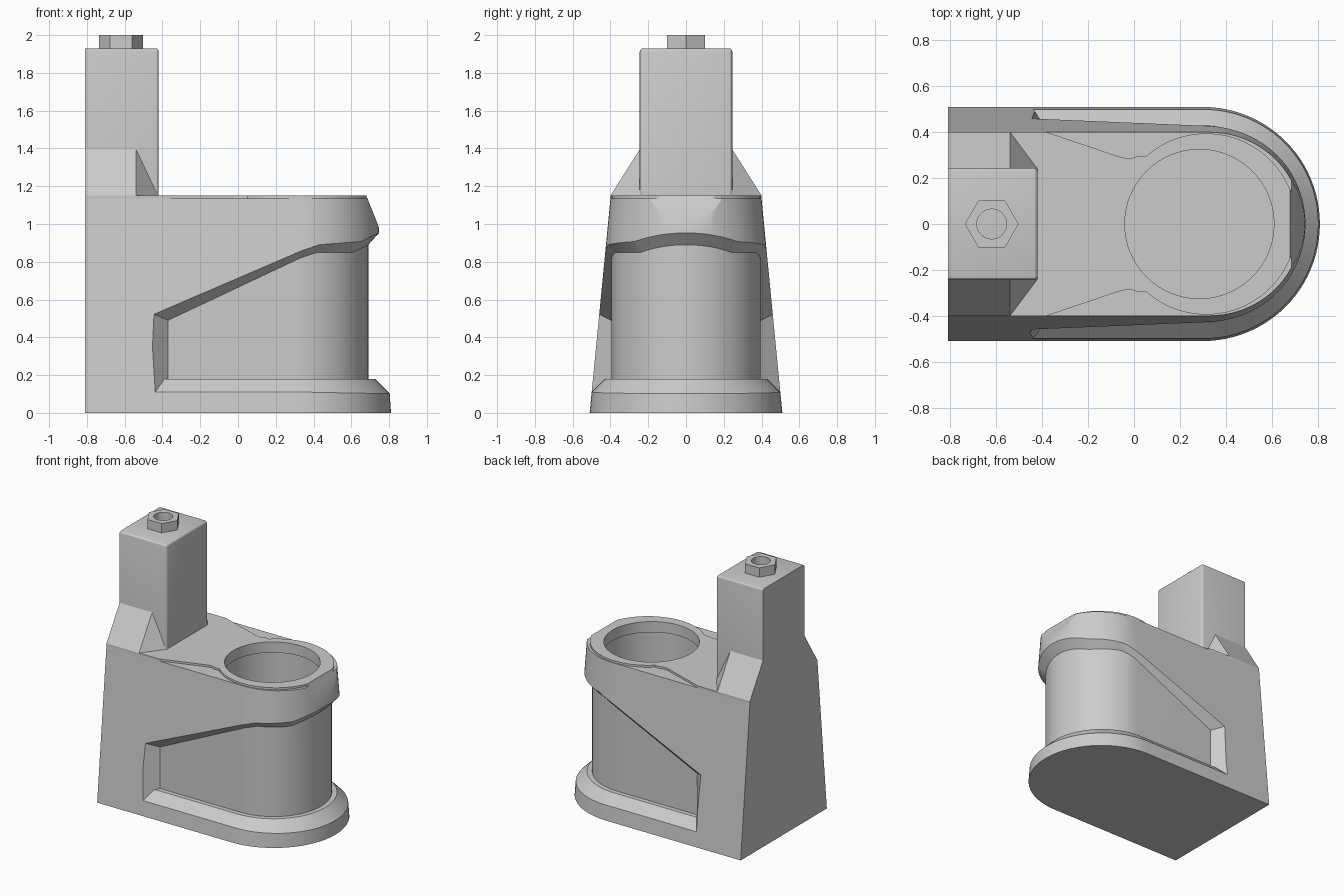
import bpy, bmesh
from math import sin, cos, pi, radians

if "Cube" in bpy.data.objects:
    bpy.data.objects.remove(bpy.data.objects["Cube"], do_unlink=True)

grey = bpy.data.materials.new("plain grey")
grey.use_nodes = True
grey.diffuse_color = (0.6, 0.6, 0.6, 1)
grey.node_tree.nodes["Principled BSDF"].inputs["Base Color"].default_value = grey.diffuse_color


def finish(name, bm):
    bmesh.ops.recalc_face_normals(bm, faces=bm.faces)
    mesh = bpy.data.meshes.new(name)
    bm.to_mesh(mesh)
    bm.free()
    mesh.materials.append(grey)
    ob = bpy.data.objects.new(name, mesh)
    bpy.context.collection.objects.link(ob)
    return ob


def loft(name, rings, closed=True):
    """Skin equal-length closed rings and cap both ends."""
    bm = bmesh.new()
    rows = [[bm.verts.new(p) for p in ring] for ring in rings]
    n = len(rows[0])
    for a, b in zip(rows, rows[1:]):
        for i in range(n):
            j = (i + 1) % n
            bm.faces.new((a[i], a[j], b[j], b[i]))
    bm.faces.new(rows[0])
    bm.faces.new(rows[-1])
    return finish(name, bm)


def prism(name, outline, z0, z1):
    return loft(name, [[(x, y, z) for x, y in outline] for z in (z0, z1)])


def circle(cx, r, n):
    return [(cx + r * cos(2 * pi * i / n), r * sin(2 * pi * i / n)) for i in range(n)]


def activate(ob):
    bpy.ops.object.select_all(action='DESELECT')
    ob.select_set(True)
    bpy.context.view_layer.objects.active = ob


def cut(ob, *cutters):
    activate(ob)
    for c in cutters:
        m = ob.modifiers.new("cut", 'BOOLEAN')
        m.operation, m.solver, m.object = 'DIFFERENCE', 'EXACT', c
        bpy.ops.object.modifier_apply(modifier=m.name)


def smooth(ob):
    activate(ob)
    bpy.ops.object.shade_smooth_by_angle(angle=radians(25))


# Tapered body: square back, round front
def body_ring(half, centre, reach, z, n=48):
    arc = [(centre + reach * cos(a), half * sin(a), z)
           for a in (-pi / 2 + pi * i / n for i in range(n + 1))]
    return [(-0.81, -half, z)] + arc + [(-0.81, half, z)]


body = loft("body", [body_ring(0.51, 0.30, 0.51, 0), body_ring(0.40, 0.33, 0.405, 1.135)])


# Recess that wraps round the front, leaving foot, core and head
def head_height(x):
    pts = [(-0.37, 0.49), (0.33, 0.82), (0.42, 0.85), (0.61, 0.85), (0.69, 0.89)]
    for (xa, za), (xb, zb) in zip(pts, pts[1:]):
        if x <= xb:
            return za + (zb - za) * (x - xa) / (xb - xa)
    return pts[-1][1]


def recess_section(x, y, nx, ny, end=False):
    z, d = head_height(x), 0.14
    low, high = (-0.093, -0.163) if end else (0, 0)
    rise = 0.07 if end else 0.154

    def at(off, height, dx=0):
        return (x + nx * off + dx, y + ny * off, height)
    return [at(0, 0.18), at(0.035, 0.18, -0.02 if end else 0), at(d, 0.075, low),
            at(d, z + rise, high), at(0, z)]


core = 0.395
n = 48
sections = [recess_section(-0.37, -core, 0, -1, True)]
for i in range(n + 1):
    a = -pi / 2 + pi * i / n
    sections.append(recess_section(0.295 + core * cos(a), core * sin(a), cos(a), sin(a)))
sections.append(recess_section(-0.37, core, 0, 1, True))
recess = loft("recess_cutter", sections)

# Sloped nose and stepped socket cutters
nose_profile = [(0.64, 1.25), (0.795, 0.86), (1.1, 0.86), (1.1, 1.25)]
nose = loft("nose_cutter", [[(x, y, z) for x, z in nose_profile] for y in (-0.7, 0.7)])
socket = prism("socket_cutter", circle(0.285, 0.325, 64), 0.9, 1.3)
bore = prism("bore_cutter", circle(0.285, 0.35, 64), 0.2, 1.07)
cut(body, recess, nose, socket, bore)
smooth(body)

# Raised top plate with a collar round the socket
side = [(-0.81, -0.4), (-0.38, -0.4), (-0.06, -0.292), (-0.02, -0.284), (0.02, -0.296)]
arc = [(0.315 + 0.395 * cos(a), 0.395 * sin(a))
       for a in (radians(-132 + 264 * i / 48) for i in range(49))]
plate = prism("top_plate", side + arc + [(x, -y) for x, y in reversed(side)], 1.1, 1.15)
cut(plate, nose, socket)
smooth(plate)

# Rear column, edges softened except along the back
bm = bmesh.new()
bmesh.ops.create_cube(bm, size=1)
for v in bm.verts:
    v.co = (-0.615 + 0.39 * v.co.x, 0.49 * v.co.y, 1.515 + 0.83 * v.co.z)
soft = [e for e in bm.edges
        if not all(v.co.x < -0.8 for v in e.verts) and not all(v.co.z < 1.2 for v in e.verts)]
bmesh.ops.bevel(bm, geom=soft, offset=0.018, segments=3, profile=0.5, affect='EDGES')
smooth(finish("column", bm))

# Sloping gussets beside the column
bm = bmesh.new()
for s in (-1, 1):
    for p in [(-0.81, 0.4, 1.15), (-0.54, 0.4, 1.15), (-0.42, 0.24, 1.15),
              (-0.81, 0.242, 1.4), (-0.54, 0.242, 1.4)]:
        bm.verts.new((p[0], s * p[1], p[2]))
bmesh.ops.convex_hull(bm, input=bm.verts)
finish("column_gussets", bm)

# Hexagonal nut with a round hole
nut = prism("nut", circle(-0.62, 0.117, 6), 1.92, 2.0)
nut_hole = prism("nut_hole_cutter", circle(-0.62, 0.065, 32), 1.93, 2.1)
cut(nut, nut_hole)
smooth(nut)

for c in (recess, nose, socket, bore, nut_hole):
    bpy.data.objects.remove(c, do_unlink=True)
